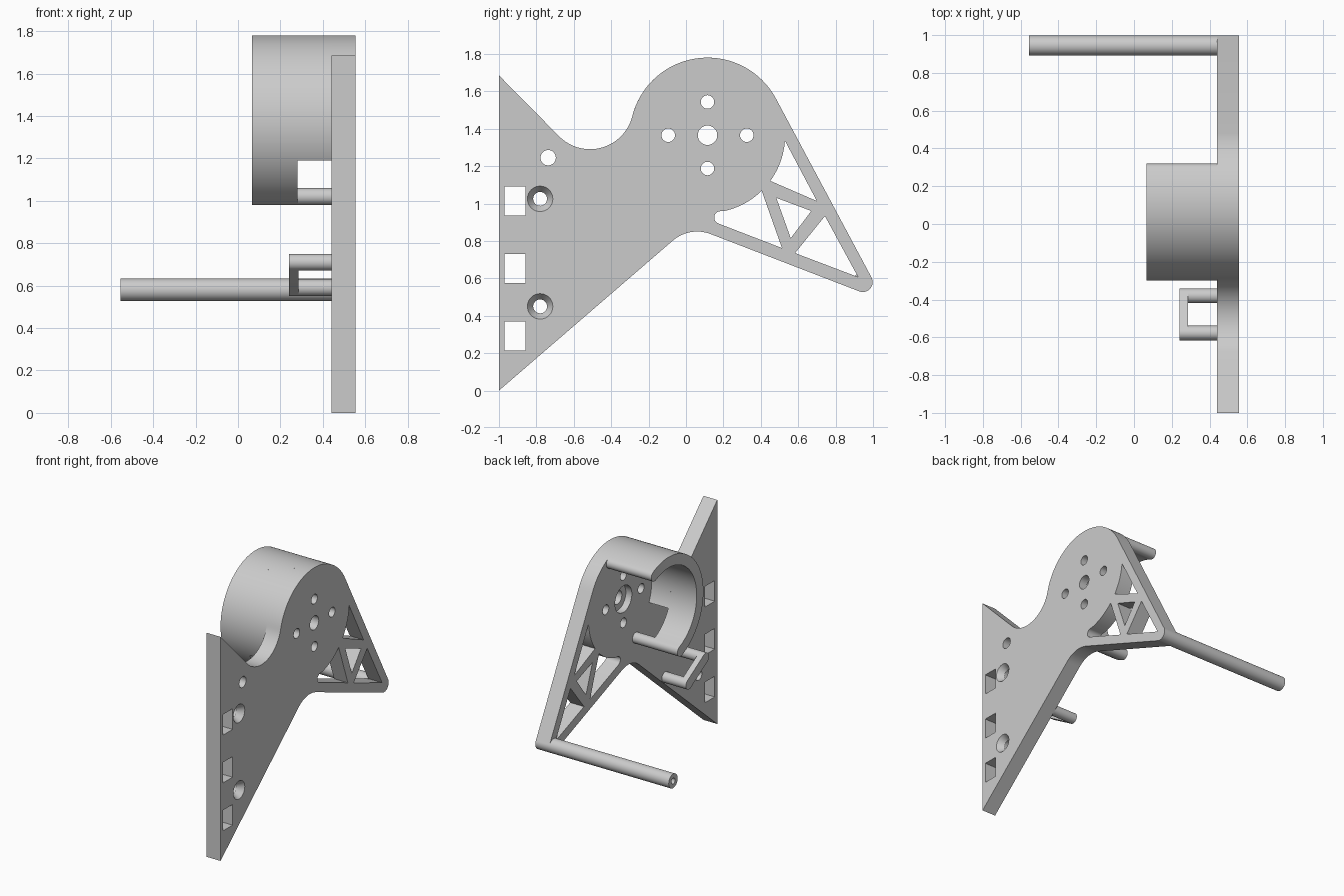
import bpy, bmesh
from math import sin, cos, radians

if "Cube" in bpy.data.objects:
    bpy.data.objects.remove(bpy.data.objects["Cube"])

grey = bpy.data.materials.new("light_grey")
grey.diffuse_color = (0.6, 0.6, 0.6, 1)
grey.use_nodes = True
grey.node_tree.nodes["Principled BSDF"].inputs["Base Color"].default_value = grey.diffuse_color

X0, X1 = 0.44, 0.555            # inner and outer face of the plate
CY, CZ, R = 0.115, 1.365, 0.415  # motor mount centre and radius


def arc(y, z, r, a0, a1, n=32):
    return [(y + r * cos(radians(a0 + (a1 - a0) * i / n)),
             z + r * sin(radians(a0 + (a1 - a0) * i / n))) for i in range(n + 1)]


def prism(bm, pts, xa, xb):
    """Extrude a y-z outline along x."""
    face = bm.faces.new([bm.verts.new((xa, y, z)) for y, z in pts])
    ext = bmesh.ops.extrude_face_region(bm, geom=[face])["geom"]
    moved = [v for v in ext if isinstance(v, bmesh.types.BMVert)]
    bmesh.ops.translate(bm, verts=moved, vec=(xb - xa, 0, 0))


def turned(bm, y, z, profile, n=40):
    """Stack circles (x, radius) along x and cap both ends."""
    rings = [[bm.verts.new((x, *p)) for p in arc(y, z, r, 0, 360, n)[:-1]]
             for x, r in profile]
    for a, b in zip(rings, rings[1:]):
        for i in range(n):
            j = (i + 1) % n
            bm.faces.new((a[i], a[j], b[j], b[i]))
    bm.faces.new(rings[0])
    bm.faces.new(rings[-1])


def finish(bm, name):
    bmesh.ops.recalc_face_normals(bm, faces=bm.faces)
    me = bpy.data.meshes.new(name)
    bm.to_mesh(me)
    bm.free()
    me.materials.append(grey)
    ob = bpy.data.objects.new(name, me)
    bpy.context.collection.objects.link(ob)
    return ob


def smooth(ob):
    bpy.ops.object.select_all(action='DESELECT')
    ob.select_set(True)
    bpy.context.view_layer.objects.active = ob
    bpy.ops.object.shade_smooth_by_angle(angle=radians(30))


# Side plate outline
bm = bmesh.new()
outline = ([(-1, 0)]
           + arc(0.06, 0.65, 0.2, 130.7, 68.9, 16)
           + arc(0.945, 0.58, 0.053, -111, 28.1, 20)
           + arc(CY, CZ, R, 28.1, 165.9, 48)
           + arc(-0.513, 1.523, 0.2326, -14.1, -134.8, 32)[1:]
           + [(-1, 1.685)])
prism(bm, outline, X0, X1)
plate = finish(bm, "side_plate")

# Everything cut out of the plate
bm = bmesh.new()
A, B = X0 - 0.02, X1 + 0.02
for y, z in ((0, 0.178), (0, -0.178), (0.21, 0), (-0.21, 0)):      # motor screws
    turned(bm, CY + y, CZ + z, [(A, 0.036), (B, 0.036)])
turned(bm, CY, CZ, [(A, 0.1), (X0 + 0.05, 0.1), (X0 + 0.05, 0.052), (B, 0.052)])
turned(bm, -0.737, 1.245, [(A, 0.041), (B, 0.041)])
for z in (1.025, 0.45):                                            # countersunk holes
    turned(bm, -0.78, z, [(A, 0.037), (0.51, 0.037), (X1, 0.068), (B, 0.068)])
for z in (0.935, 0.575, 0.215):                                    # strap slots
    prism(bm, [(-0.97, z), (-0.857, z), (-0.857, z + 0.155), (-0.97, z + 0.155)], A, B)
trusses = [
    arc(CY, CZ, R, -4, -36, 12) + [(0.70, 1.013)],
    [(0.483, 1.03), (0.67, 0.96), (0.56, 0.815)],
    arc(CY, CZ, R, -45.7, -77, 12) + arc(0.185, 0.925, 0.034, 95, 249, 12) + [(0.513, 0.762)],
    [(0.743, 0.933), (0.92, 0.607), (0.583, 0.735)],
]
for pts in trusses:
    prism(bm, pts, A, B)
cutter = finish(bm, "plate_cutter")
cutter.hide_render = True

mod = plate.modifiers.new("cutouts", 'BOOLEAN')
mod.operation = 'DIFFERENCE'
mod.solver = 'EXACT'
mod.object = cutter
bpy.context.view_layer.objects.active = plate
bpy.ops.object.modifier_apply(modifier=mod.name)
bpy.data.objects.remove(cutter)
smooth(plate)

# Open motor cup: C-shaped wall with rounded ends, open towards the back
RI, RM, RC = 0.335, 0.375, 0.04
START, END, WINDOW = 64, 247, 205


def on_wall(a):
    return CY + RM * cos(radians(a)), CZ + RM * sin(radians(a))


start_cap = arc(*on_wall(START), RC, START + 180, START + 360, 16)
end_cap = arc(*on_wall(END), RC, END, END + 180, 16)
bm = bmesh.new()
prism(bm, start_cap + arc(CY, CZ, R, START, END, 80)[1:-1] + end_cap
      + arc(CY, CZ, RI, END, START, 80)[1:-1], 0.065, 0.28)
smooth(finish(bm, "motor_cup_rim"))

# Base of the cup stops early to leave the cable window
bm = bmesh.new()
prism(bm, start_cap + arc(CY, CZ, R, START, WINDOW, 62)[1:]
      + arc(CY, CZ, RI, WINDOW, START, 62)[:-1], 0.28, X0)
smooth(finish(bm, "motor_cup_base"))

bm = bmesh.new()
turned(bm, *on_wall(END), [(0.28, RC), (X0 + 0.005, RC)])
smooth(finish(bm, "motor_cup_post"))

# Cable loop: two posts and a slanted round-ended bar
(ya, za), (yb, zb), r = (-0.577, 0.71), (-0.38, 0.59), 0.039
bm = bmesh.new()
prism(bm, arc(ya, za, r, 58.7, 238.7, 16) + arc(yb, zb, r, 238.7, 418.7, 16), 0.24, 0.285)
smooth(finish(bm, "cable_loop_bar"))
for i, (y, z) in enumerate(((ya, za), (yb, zb))):
    bm = bmesh.new()
    turned(bm, y, z, [(0.285, r), (X0 + 0.005, r)])
    smooth(finish(bm, f"cable_loop_post_{i + 1}"))

# Spacer rod with a blind screw hole in its free end
bm = bmesh.new()
turned(bm, 0.945, 0.58, [(X0 + 0.005, 0.053), (-0.555, 0.053), (-0.555, 0.022), (-0.3, 0.022)])
smooth(finish(bm, "spacer_rod"))
